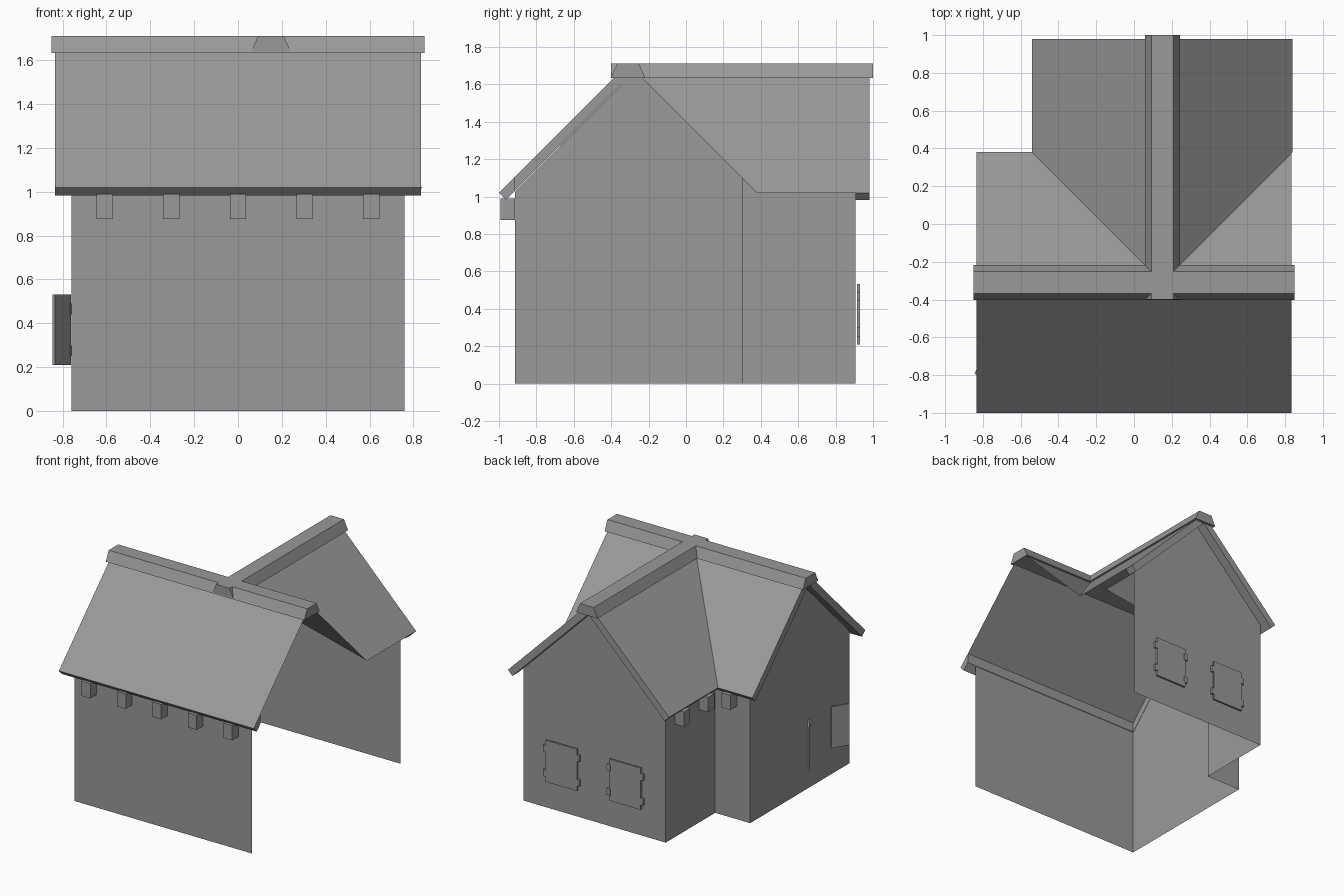
import bpy, bmesh, math
from mathutils import Matrix, Vector

if "Cube" in bpy.data.objects:
    bpy.data.objects.remove(bpy.data.objects["Cube"])

RX, RY = 0.15, -0.31          # ridge crossing in plan
TOP, INNER = 1.71, 1.634      # outer / inner ridge heights (45 degree slopes)
EAVE, EAVE_IN = 0.69, 0.652   # eave distance from the ridge

GREY = bpy.data.materials.new("dark_grey")
GREY.diffuse_color = (0.32, 0.32, 0.32, 1)
GREY.use_nodes = True
GREY.node_tree.nodes["Principled BSDF"].inputs["Base Color"].default_value = GREY.diffuse_color


def finish(name, bm):
    bmesh.ops.recalc_face_normals(bm, faces=bm.faces)
    me = bpy.data.meshes.new(name)
    bm.to_mesh(me)
    bm.free()
    me.materials.append(GREY)
    ob = bpy.data.objects.new(name, me)
    bpy.context.collection.objects.link(ob)
    return ob


def add_box(bm, lo, hi, matrix=Matrix()):
    lo, hi = Vector(lo), Vector(hi)
    m = matrix @ Matrix.Translation((lo + hi) / 2) @ Matrix.Diagonal((*(hi - lo), 1))
    bmesh.ops.create_cube(bm, size=1, matrix=m)


def prism(bm, bottom, top):
    a = [bm.verts.new(p) for p in bottom]
    b = [bm.verts.new(p) for p in top]
    bm.faces.new(a)
    bm.faces.new(b)
    n = len(a)
    for i in range(n):
        j = (i + 1) % n
        bm.faces.new((a[i], a[j], b[j], b[i]))


def roof(name, axis, sheet, *strips):
    """Slope falling along axis: a thin sheet inside the walls, thick strips as overhangs."""
    bm = bmesh.new()
    height = lambda p: TOP - abs(p[axis] - (RX, RY)[axis])
    bm.faces.new([bm.verts.new((*p, height(p))) for p in sheet])
    for plan in strips:
        inner = []
        for x, y in plan:
            e = [x - RX, y - RY]
            if abs(e[axis]) > EAVE_IN:
                k = EAVE_IN / abs(e[axis])
                if abs(abs(e[0]) - abs(e[1])) < 1e-4:   # valley corner
                    e[1 - axis] *= k
                e[axis] *= k
            inner.append((RX + e[0], RY + e[1], INNER - abs(e[axis])))
        prism(bm, inner, [(*p, height(p)) for p in plan])
    finish(name, bm)


# Walls: open on the right side and underneath
WX, WF, WB, WL, WY, WH = 0.76, -0.915, 0.30, -0.46, 0.905, 1.024
path = [(WX, WF), (-WX, WF), (-WX, WB), (WL, WB), (WL, WY), (WX, WY)]
gables = {1: (-WX, RY), 4: (RX, WY)}
bm = bmesh.new()
for i in range(5):
    (x0, y0), (x1, y1) = path[i], path[i + 1]
    pts = [(x0, y0, 0), (x1, y1, 0), (x1, y1, WH)]
    if i in gables:
        pts.append((*gables[i], INNER))
    pts.append((x0, y0, WH))
    bm.faces.new([bm.verts.new(p) for p in pts])
bmesh.ops.remove_doubles(bm, verts=bm.verts, dist=1e-4)
finish("walls", bm)

# Roof slopes: sheet first, then overhang strips
L, B, F, V, E = 0.835, 0.98, RY - EAVE, RY + EAVE, RX - EAVE
R = RX + EAVE
roof("main_roof_front", 1,
     [(-WX, RY), (L, RY), (L, WF), (-WX, WF)],
     [(-WX, WF), (L, WF), (L, F), (-WX, F)],
     [(-L, RY), (-WX, RY), (-WX, F), (-L, F)])
roof("main_roof_back_left", 1,
     [(-WX, RY), (RX, RY), (WL, WB), (-WX, WB)],
     [(-WX, WB), (WL, WB), (E, V), (-WX, V)],
     [(-L, RY), (-WX, RY), (-WX, V), (-L, V)])
roof("main_roof_back_right", 1, [(RX, RY), (L, RY), (L, V - 0.005)])
roof("wing_roof_left", 0,
     [(RX, RY), (RX, WY), (WL, WY), (WL, WB)],
     [(WL, WB), (WL, WY), (E, WY), (E, V)],
     [(RX, WY), (RX, B), (E, B), (E, WY)])
roof("wing_roof_right", 0,
     [(RX, RY), (RX, WY), (R, WY), (R, V)],
     [(RX, WY), (RX, B), (R, B), (R, WY)])

# Ridge caps with a trapezoid section
section = [(-0.093, 1.634), (0.093, 1.634), (0.058, TOP), (-0.058, TOP)]
bm = bmesh.new()
prism(bm, [(-0.85, RY + a, z) for a, z in section], [(0.85, RY + a, z) for a, z in section])
finish("main_ridge_cap", bm)
bm = bmesh.new()
prism(bm, [(RX + a, -0.40, z) for a, z in section], [(RX + a, 1.0, z) for a, z in section])
finish("wing_ridge_cap", bm)

# Corbels under the eaves
bm = bmesh.new()
H, D, Z0, Z1 = 0.0375, 0.078, 0.875, 0.99
for i in range(-2, 3):
    x = i * 0.304
    add_box(bm, (x - H, WF - D, Z0), (x + H, WF, Z1))
add_box(bm, (-0.608 - H, WB, Z0), (-0.608 + H, WB + D, Z1))
for y in (0.755, 0.46):
    add_box(bm, (WL - D, y - H, Z0), (WL, y + H, Z1))
finish("eave_corbels", bm)


# Shutter leaves with two hinge plates each
def leaf(name, x, y, angle, reach=0.02):
    bm = bmesh.new()
    m = Matrix.Translation((x, y, 0)) @ Matrix.Rotation(angle, 4, 'Z')
    add_box(bm, (0, -0.007, 0.21), (0.135, 0.007, 0.532), m)
    for z in (0.25, 0.44):
        add_box(bm, (-reach, -0.0085, z), (0.01, 0.0085, z + 0.05), m)
    finish(name, bm)


for n, c in (("left", 0.42), ("right", -0.127)):
    leaf(f"back_{n}_shutter_a", c - 0.135, 0.922, 0)
    leaf(f"back_{n}_shutter_b", c + 0.135, 0.922, math.pi)
leaf("side_shutter_open_front", -0.768, -0.68, math.atan2(-0.115, -0.072), 0.002)
leaf("side_shutter_open_back", -0.768, -0.41, math.atan2(0.115, -0.072), 0.002)
